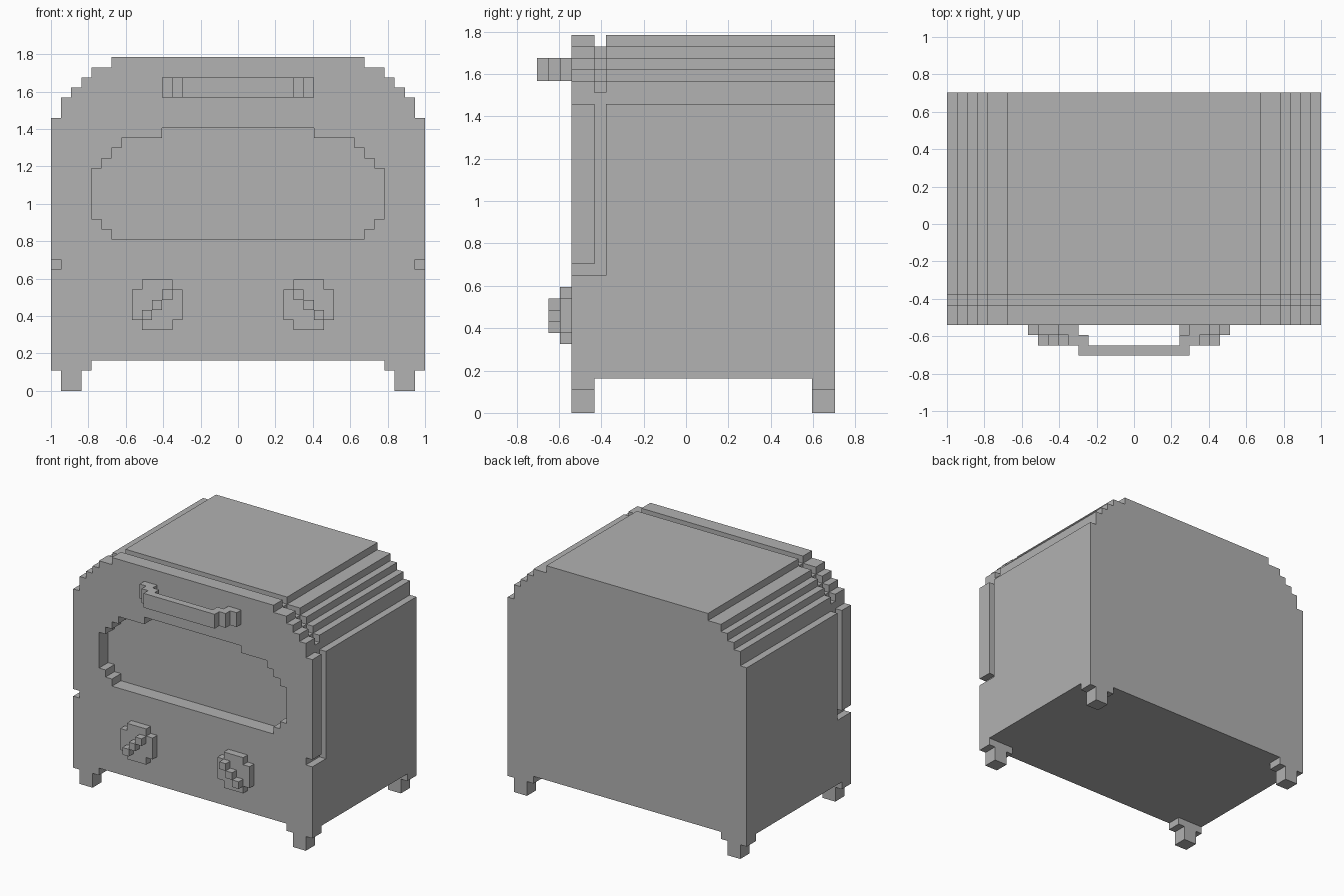
import bpy, bmesh
from mathutils import Vector

U = 2 / 37          # edge length of one block
DEPTH = 26          # total depth in blocks

if "Cube" in bpy.data.objects:
    bpy.data.objects.remove(bpy.data.objects["Cube"], do_unlink=True)

grey = bpy.data.materials.new("plain_grey")
grey.use_nodes = True
grey.diffuse_color = (0.445, 0.445, 0.445, 1)
grey.node_tree.nodes["Principled BSDF"].inputs["Base Color"].default_value = grey.diffuse_color


def prism(name, points, start, end, flat=False):
    """Extrude an x-z outline along y, or an x-y outline along z when flat."""
    def place(a, b, c):
        x, y, z = (a, b, c) if flat else (a, c, b)
        return Vector((x, y - DEPTH / 2, z)) * U
    bm = bmesh.new()
    face = bm.faces.new([bm.verts.new(place(a, b, start)) for a, b in points])
    new = bmesh.ops.extrude_face_region(bm, geom=[face])["geom"]
    shift = place(0, 0, end) - place(0, 0, start)
    bmesh.ops.translate(bm, vec=shift, verts=[v for v in new if isinstance(v, bmesh.types.BMVert)])
    bmesh.ops.recalc_face_normals(bm, faces=bm.faces)
    mesh = bpy.data.meshes.new(name)
    bm.to_mesh(mesh)
    bm.free()
    mesh.materials.append(grey)
    obj = bpy.data.objects.new(name, mesh)
    bpy.context.collection.objects.link(obj)
    return obj


def mirrored(half, centre=0):
    """Close a right-hand outline with its mirror image."""
    return [(centre + x, z) for x, z in half] + [(centre - x, z) for x, z in reversed(half)]


def stepped(base, steps):
    """Right-hand stair outline from (half width, top) steps."""
    half = []
    for width, top in steps:
        half += [(width, base), (width, top)]
        base = top
    return half


def rect(x0, x1, z0, z1):
    return [(x0, z0), (x1, z0), (x1, z1), (x0, z1)]


def carve(target, cutter):
    cutter.hide_render = True
    mod = target.modifiers.new("carve", "BOOLEAN")
    mod.operation, mod.solver, mod.object = "DIFFERENCE", "EXACT", cutter
    bpy.context.view_layer.objects.active = target
    bpy.ops.object.modifier_apply(modifier=mod.name)
    bpy.data.objects.remove(cutter, do_unlink=True)


# Body with a stepped arched top
arch = [(18.5, 27), (17.5, 29), (16.5, 30), (15.5, 31), (14.5, 32), (12.5, 33)]
body = prism("body", mirrored(stepped(3, arch)), 3, DEPTH)

# Recessed door window
window = [(12.5, 16), (13.5, 17), (14.5, 22), (13.5, 23), (12.5, 24), (11.5, 25), (7.5, 26)]
carve(body, prism("window_cutter", mirrored(stepped(15, window)), 2, 5))

# Door seam over the arch, turning forward at the bottom of each side
inner = stepped(12, [(w, top - 1) for w, top in arch[1:]])
seam = [(20, 35), (20, 12)] + inner
carve(body, prism("seam_cutter", mirrored(seam), 5, 6))
for side in (-1, 1):
    carve(body, prism("notch_cutter", rect(side * 17.5, side * 20, 12, 13), 2, 5.5))

# Handle standing off the door
handle = [(5.5, 0), (5.5, 1), (6.5, 1), (6.5, 2), (7.5, 2), (7.5, 3),
          (5.5, 3), (5.5, 2), (4.5, 2), (4.5, 1)]
prism("door_handle", mirrored(handle), 29, 31, flat=True)

# Knobs with diagonal pointers
knob = stepped(6, [(1.5, 7), (2.5, 10), (1.5, 11)])
for side, centre, slope in (("right", -8, 1), ("left", 7, -1)):
    prism(side + "_knob", mirrored(knob, centre), 2, 3)
    for i in (-1, 0, 1):
        x, z = centre + i, 8.5 + slope * i
        prism(side + "_knob_pointer", rect(x - .5, x + .5, z - .5, z + .5), 1, 2)

# Feet, each a narrow post under a wider pad
foot = stepped(0, [(1, 2), (2, 3)])
for side, x in (("right", -16.5), ("left", 16.5)):
    for end, y in (("front", 3), ("back", DEPTH - 2)):
        prism(f"{end}_{side}_foot", mirrored(foot, x), y, y + 2)
